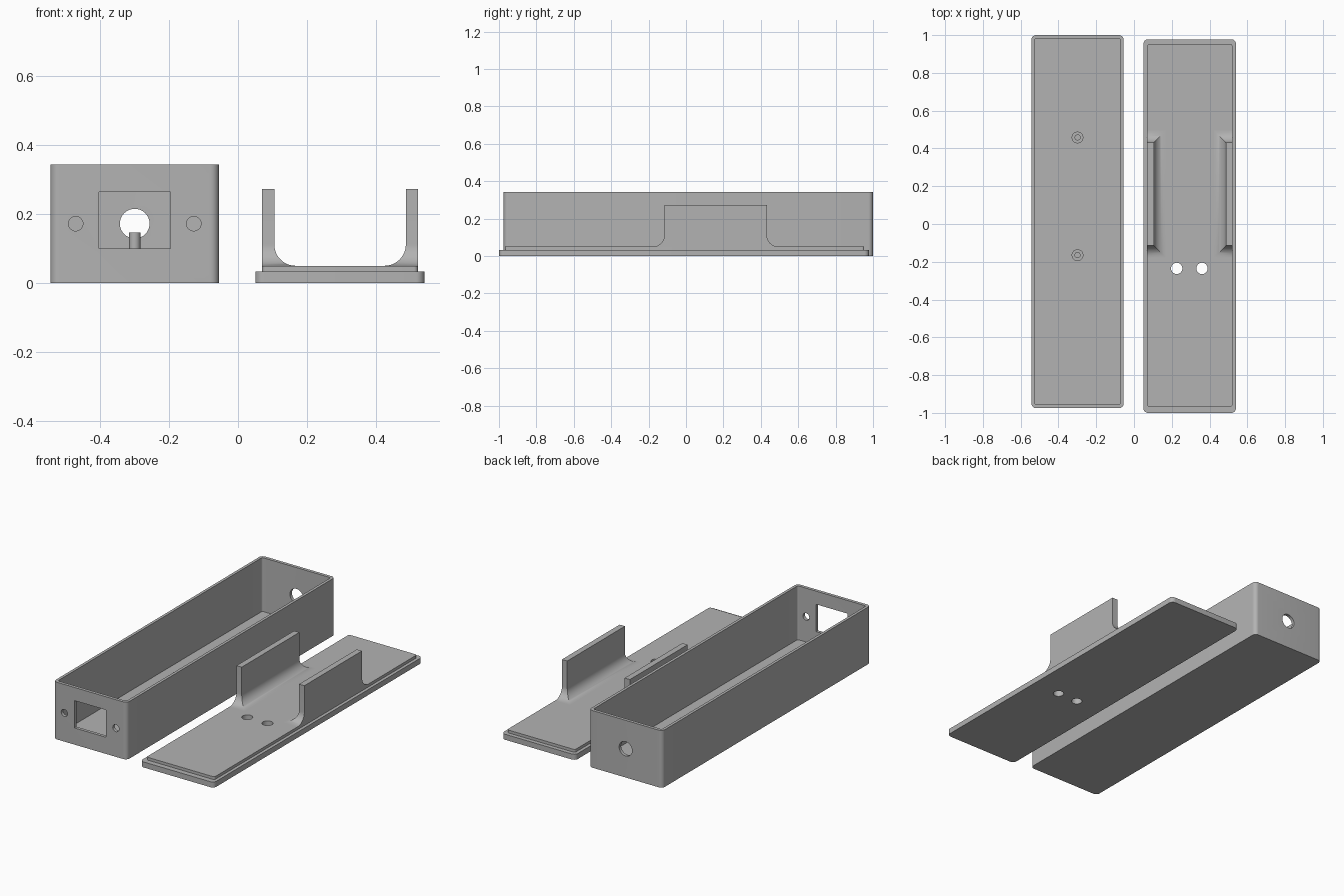
import bpy, bmesh, math
from mathutils import Matrix

if "Cube" in bpy.data.objects:
    bpy.data.objects.remove(bpy.data.objects["Cube"])

grey = bpy.data.materials.new("plain grey")
grey.diffuse_color = (0.45, 0.45, 0.45, 1)
grey.use_nodes = True
grey.node_tree.nodes["Principled BSDF"].inputs["Base Color"].default_value = grey.diffuse_color


def make(name, bm):
    bmesh.ops.recalc_face_normals(bm, faces=bm.faces)
    me = bpy.data.meshes.new(name)
    bm.to_mesh(me)
    bm.free()
    me.materials.append(grey)
    ob = bpy.data.objects.new(name, me)
    bpy.context.collection.objects.link(ob)
    return ob


def loft(name, rings):
    """Closed solid through a stack of equal-length point rings."""
    bm = bmesh.new()
    vs = [[bm.verts.new(p) for p in ring] for ring in rings]
    n = len(vs[0])
    for a, b in zip(vs, vs[1:]):
        for i in range(n):
            j = (i + 1) % n
            bm.faces.new((a[i], a[j], b[j], b[i]))
    bm.faces.new(vs[0])
    bm.faces.new(vs[-1])
    return make(name, bm)


def rounded_slab(name, x0, x1, y0, y1, z0, z1, r, seg=8):
    corners = ((x1 - r, y1 - r), (x0 + r, y1 - r), (x0 + r, y0 + r), (x1 - r, y0 + r))
    pts = []
    for q, (cx, cy) in enumerate(corners):
        for k in range(seg + 1):
            a = math.pi / 2 * (q + k / seg)
            pts.append((cx + r * math.cos(a), cy + r * math.sin(a)))
    return loft(name, [[(x, y, z) for x, y in pts] for z in (z0, z1)])


def cylinder(name, loc, r, depth, along_y=False):
    bm = bmesh.new()
    m = Matrix.Translation(loc)
    if along_y:
        m = m @ Matrix.Rotation(math.pi / 2, 4, 'X')
    bmesh.ops.create_cone(bm, cap_ends=True, segments=40, radius1=r, radius2=r,
                          depth=depth, matrix=m)
    return make(name, bm)


def block(name, x0, x1, y0, y1, z0, z1):
    return loft(name, [[(x0, y0, z), (x1, y0, z), (x1, y1, z), (x0, y1, z)] for z in (z0, z1)])


def cut(ob, cutters):
    for c in cutters:
        mod = ob.modifiers.new("cut", 'BOOLEAN')
        mod.operation = 'DIFFERENCE'
        mod.solver = 'EXACT'
        mod.object = c
    bpy.context.view_layer.update()
    me = bpy.data.meshes.new_from_object(ob.evaluated_get(bpy.context.evaluated_depsgraph_get()))
    ob.modifiers.clear()
    ob.data = me
    for c in cutters:
        bpy.data.objects.remove(c)


# Open case: cavity, front window, screw holes, rear cable hole
case = rounded_slab("case", -0.543, -0.055, -0.975, 1.0, 0, 0.343, 0.025)
cut(case, [
    rounded_slab("cavity", -0.526, -0.072, -0.956, 0.981, 0.02, 0.5, 0.01),
    block("window", -0.403, -0.195, -1.1, -0.9, 0.1, 0.264),
    cylinder("screw_hole_a", (-0.47, -0.97, 0.172), 0.021, 0.2, True),
    cylinder("screw_hole_b", (-0.128, -0.97, 0.172), 0.021, 0.2, True),
    cylinder("cable_hole", (-0.299, 1.0, 0.172), 0.043, 0.2, True),
])

# Stepped standoffs on the case floor
for i, y in enumerate((-0.165, 0.458)):
    cylinder(f"standoff_base_{i}", (-0.299, y, 0.049), 0.031, 0.062)
    cylinder(f"standoff_pin_{i}", (-0.299, y, 0.1125), 0.016, 0.069)

# Lid plate and raised lip, both pierced by two holes
plate = rounded_slab("lid_plate", 0.05, 0.54, -1.0, 0.978, 0, 0.033, 0.025)
lip = rounded_slab("lid_lip", 0.07, 0.521, -0.968, 0.953, 0.033, 0.05, 0.012)
for ob in (plate, lip):
    cut(ob, [cylinder("lid_hole", (x, -0.235, 0.03), 0.03, 0.2) for x in (0.226, 0.36)])

# Holder walls, flaring into the lid on the inner side and both ends
R, BASE, TOP = 0.062, 0.05, 0.272
for name, outer, s in (("holder_wall_left", 0.07, 1), ("holder_wall_right", 0.521, -1)):
    rings = []
    for k in range(13):
        a = math.pi / 2 * k / 12
        o, z = R * (1 - math.sin(a)), BASE + R * (1 - math.cos(a))
        rings.append((o, z))
    rings.append((0, TOP))
    loft(name, [[(outer, -0.115 - o, z), (outer + s * (0.035 + o), -0.115 - o, z),
                 (outer + s * (0.035 + o), 0.432 + o, z), (outer, 0.432 + o, z)]
                for o, z in rings])

# Smooth rounded corners, keep hard edges
for ob in bpy.context.scene.objects:
    ob.select_set(True)
    bpy.context.view_layer.objects.active = ob
bpy.ops.object.shade_smooth_by_angle(angle=math.radians(30))
